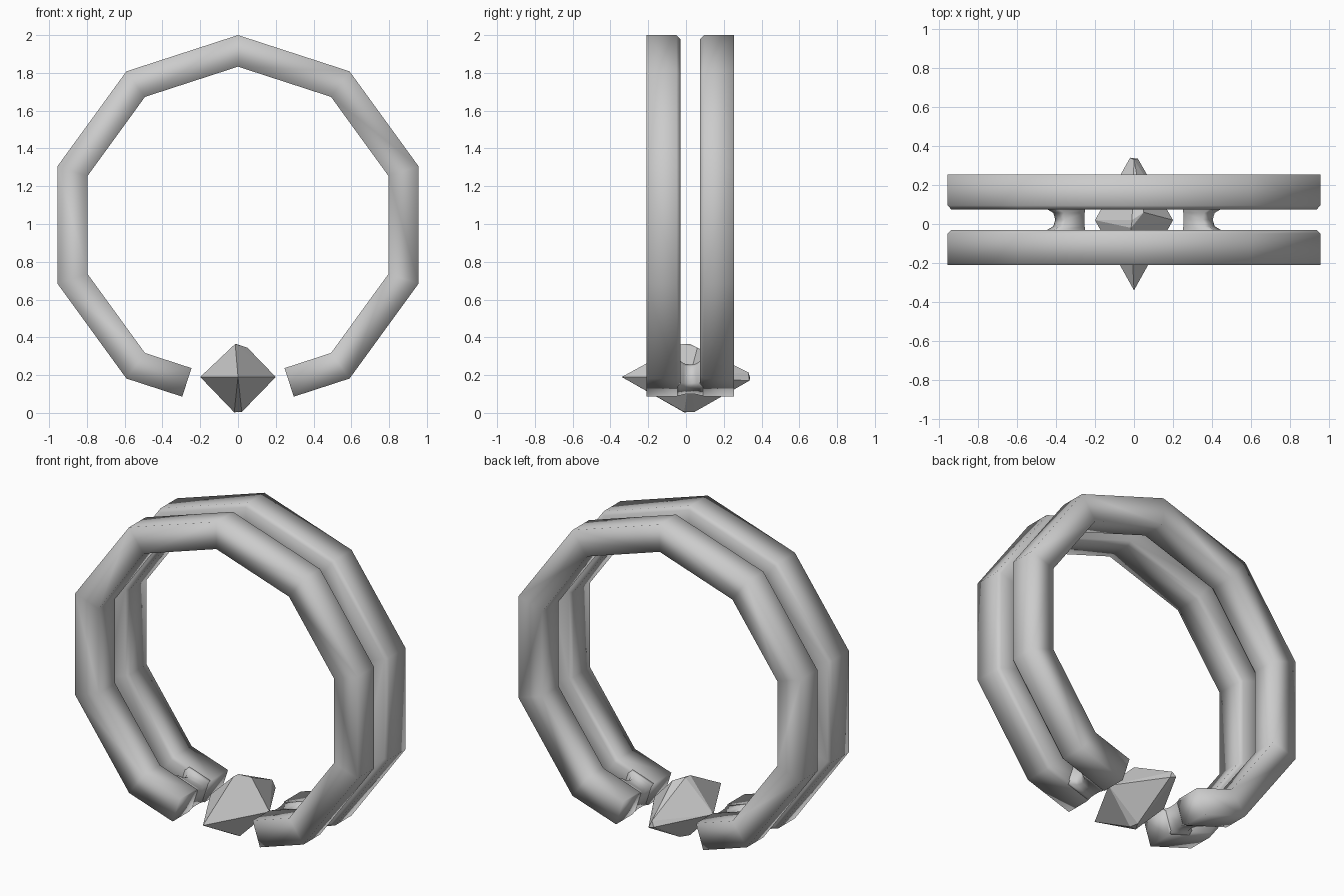
import bpy, bmesh
from math import sin, cos, radians

if "Cube" in bpy.data.objects:
    bpy.data.objects.remove(bpy.data.objects["Cube"])

CZ, R_OUT, R_IN = 0.995, 1.005, 0.838
C18 = cos(radians(18))


def finish(bm, name, smooth):
    bmesh.ops.recalc_face_normals(bm, faces=bm.faces)
    for f in bm.faces:
        f.smooth = smooth
    me = bpy.data.meshes.new(name)
    bm.to_mesh(me)
    bm.free()
    ob = bpy.data.objects.new(name, me)
    bpy.context.collection.objects.link(ob)
    return ob


def loft(name, loops):
    """Skin a list of equal closed loops and cap both ends."""
    bm = bmesh.new()
    rows = [[bm.verts.new(p) for p in loop] for loop in loops]
    n = len(rows[0])
    for a, b in zip(rows, rows[1:]):
        for i in range(n):
            j = (i + 1) % n
            bm.faces.new((a[i], a[j], b[j], b[i]))
    bm.faces.new(rows[0])
    bm.faces.new(rows[-1])
    return finish(bm, name, True)


# Open ten-sided bands: the bottom side is cut halfway along each end segment
def band(name, y_outer, y_inner):
    c = 0.02 if y_inner > y_outer else -0.02
    k = 0.02
    section = [(R_OUT, y_outer), (R_OUT, y_inner - c), (R_OUT - k, y_inner),
               (R_IN + k, y_inner), (R_IN, y_inner - c), (R_IN, y_outer)]
    stations = [(-162, C18)] + [(a, 1) for a in range(-144, 145, 36)] + [(162, C18)]
    loops = []
    for a, s in stations:
        a = radians(a)
        loops.append([(r * s * sin(a), y, CZ + r * s * cos(a)) for r, y in section])
    return loft(name, loops)


band("front_band", -0.21, -0.03)
band("back_band", 0.255, 0.075)


# Waisted bridges joining the two bands at each end
def bridge(name, side):
    a = radians(162)
    loops = []
    for y, inset, length in [(-0.05, 0.004, 0.175), (-0.03, 0.006, 0.165),
                             (-0.012, 0.012, 0.135), (0.022, 0.014, 0.125),
                             (0.057, 0.012, 0.135), (0.075, 0.006, 0.165),
                             (0.095, 0.004, 0.175)]:
        r0, r1 = R_IN * C18 + inset, R_OUT * C18 - inset
        loop = []
        for r, s in [(r0, 0.003), (r1, 0.003), (r1, length - 0.02),
                     (r1 - 0.02, length), (r0 + 0.02, length), (r0, length - 0.02)]:
            x = r * sin(a) - s * cos(a)
            z = CZ + r * cos(a) + s * sin(a)
            loop.append((side * x, y, z))
        loops.append(loop)
    return loft(name, loops)


bridge("right_bridge", 1)
bridge("left_bridge", -1)

# Faceted gem in the gap: a stretched octahedron with blunted tips
gem_points = [(-0.015, -0.02, 0.365), (-0.01, 0.02, 0.365), (0.05, 0.06, 0.345),
              (-0.02, 0.34, 0.185), (0.02, 0.335, 0.17), (0, 0.33, 0.215),
              (0, -0.34, 0.19), (-0.2, 0.02, 0.19), (0.2, 0.02, 0.19),
              (-0.02, -0.01, 0.003), (0.02, -0.01, 0.005), (0.01, 0.045, 0.005)]
bm = bmesh.new()
for p in gem_points:
    bm.verts.new(p)
bmesh.ops.convex_hull(bm, input=bm.verts)
finish(bm, "gem", False)
